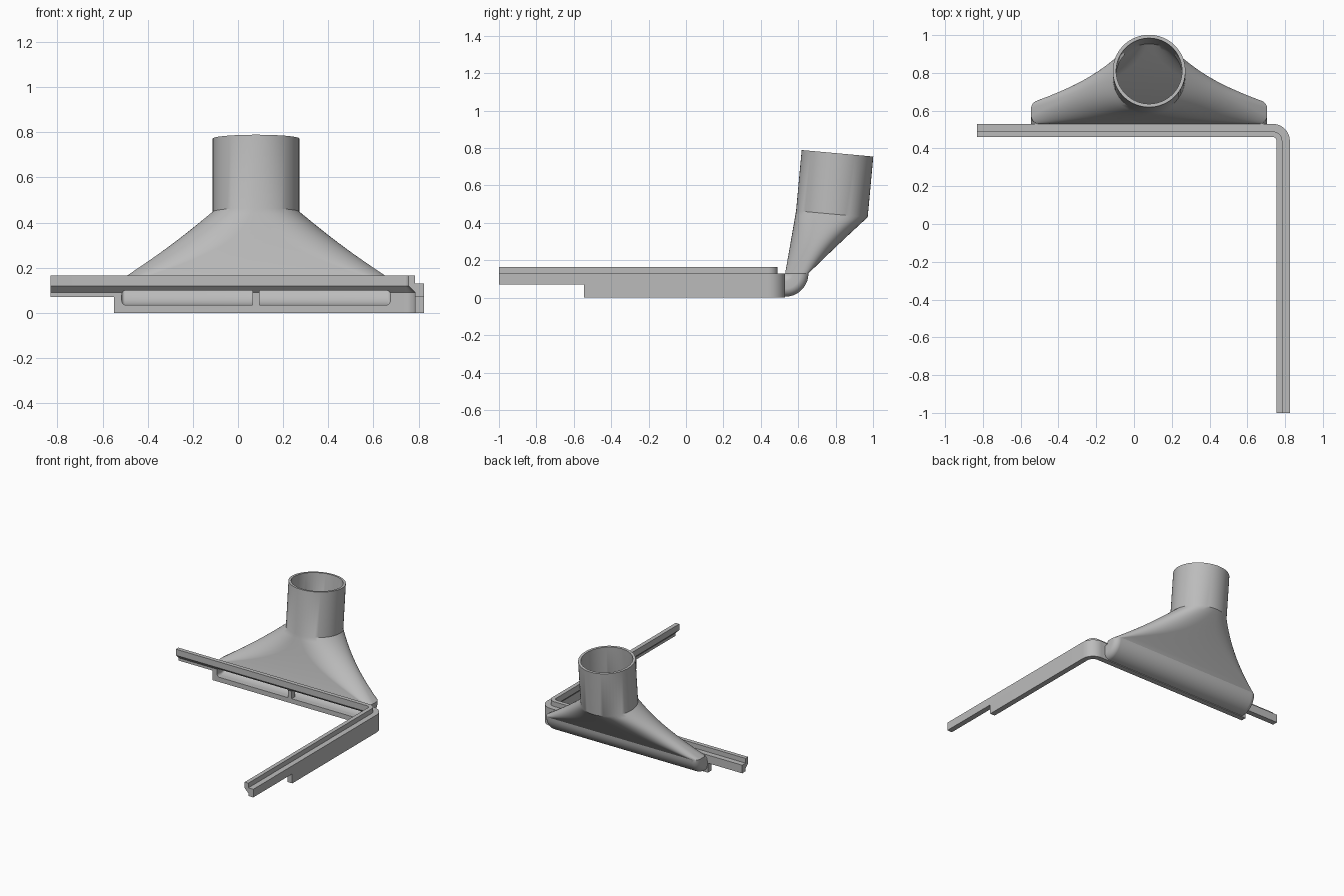
import bpy, bmesh
from math import sin, cos, pi, radians
from mathutils import Vector

cube = bpy.data.objects.get("Cube")
if cube:
    bpy.data.objects.remove(cube, do_unlink=True)

grey = bpy.data.materials.new("plain grey plastic")
grey.use_nodes = True
grey.diffuse_color = (0.5, 0.5, 0.5, 1)
grey.node_tree.nodes["Principled BSDF"].inputs["Base Color"].default_value = (0.5, 0.5, 0.5, 1)


def finish(name, bm, smooth=True):
    """Turn a bmesh into a named object."""
    bmesh.ops.recalc_face_normals(bm, faces=bm.faces)
    mesh = bpy.data.meshes.new(name)
    bm.to_mesh(mesh)
    bm.free()
    mesh.materials.append(grey)
    ob = bpy.data.objects.new(name, mesh)
    bpy.context.collection.objects.link(ob)
    if smooth:
        shade(ob)
    return ob


def shade(ob):
    bpy.ops.object.select_all(action="DESELECT")
    ob.select_set(True)
    bpy.context.view_layer.objects.active = ob
    bpy.ops.object.shade_smooth_by_angle(angle=radians(30))


def bridge(bm, rings, caps=False, loop=False):
    """Skin a list of point rings with quads."""
    rows = [[bm.verts.new(p) for p in ring] for ring in rings]
    pairs = list(zip(rows, rows[1:]))
    if loop:
        pairs.append((rows[-1], rows[0]))
    for a, b in pairs:
        for i in range(len(a)):
            j = (i + 1) % len(a)
            bm.faces.new((a[i], a[j], b[j], b[i]))
    if caps:
        bm.faces.new(rows[0])
        bm.faces.new(rows[-1])


def lerp(a, b, t):
    return a + (b - a) * t


# L-shaped rail: profile as (distance outward, height), swept round the corner
profile = [(0, 0.165), (0, 0.12), (0.03, 0.09), (0.03, 0),
           (0.07, 0), (0.07, 0.13), (0.03, 0.13), (0.03, 0.165)]
stations = [(Vector((-0.83, 0.46, 0)), Vector((0, 1, 0)))]
for i in range(13):
    a = pi / 2 * (1 - i / 12)
    n = Vector((cos(a), sin(a), 0))
    stations.append((Vector((0.735, 0.44, 0)) + n * 0.02, n))
stations.append((Vector((0.755, -1, 0)), Vector((1, 0, 0))))
bm = bmesh.new()
bridge(bm, [[p + n * o + Vector((0, 0, z)) for o, z in profile]
            for p, n in stations], caps=True)
rail = finish("corner_rail", bm, smooth=False)

# Cutters: two air slots and the raised undersides at both rail ends
MID = 0.08
bm = bmesh.new()
for side in (-1, 1):
    outline = [(0.015, 0.1), (0.015, 0.035)]
    for cz, start in ((0.055, -90), (0.08, 0)):
        for k in range(6):
            a = radians(start + 18 * k)
            outline.append((0.575 + 0.02 * cos(a), cz + 0.02 * sin(a)))
    bridge(bm, [[(MID + side * x, y, z) for x, z in outline]
                for y in (0.4, 0.6)], caps=True)
for x0, x1, y0, y1 in ((-0.9, -0.55, 0.4, 0.6), (0.7, 0.9, -1.1, -0.545)):
    bridge(bm, [[(x0, y0, z), (x1, y0, z), (x1, y1, z), (x0, y1, z)]
                for z in (-0.1, 0.07)], caps=True)
cutter = finish("rail_cutter", bm, smooth=False)
cutter.hide_render = True
cut = rail.modifiers.new("slots", "BOOLEAN")
cut.operation = "DIFFERENCE"
cut.solver = "EXACT"
cut.object = cutter
bpy.ops.object.select_all(action="DESELECT")
bpy.context.view_layer.objects.active = rail
rail.select_set(True)
bpy.ops.object.modifier_apply(modifier="slots")
bpy.data.objects.remove(cutter, do_unlink=True)
shade(rail)


# Air duct: rounded sections through an elbow, a flare and a round tube
def section(cy, cz, tilt, hw, hd, rx, ry, wall):
    """Rounded rectangle that becomes a circle when the radii fill it."""
    hw, hd = hw - wall, hd - wall
    rx = min(max(rx - wall, 0.015), hw)
    ry = min(max(ry - wall, 0.015), hd)
    steps, points = 14, []
    for q, (sx, sy) in enumerate(((1, 1), (-1, 1), (-1, -1), (1, -1))):
        for k in range(steps):
            a = pi / 2 * (q + (k + 0.5) / steps)
            u = sx * (hw - rx) + rx * cos(a)
            v = sy * (hd - ry) + ry * sin(a)
            points.append((MID + u, cy + v * cos(tilt), cz + v * sin(tilt)))
    return points


HW, HD, R = 0.625, 0.0625, 0.1925
LEAN = radians(-5.2)


def shell(inner):
    rings = []
    base_wall = 0.03 if inner else 0
    tube_wall = 0.018 if inner else 0
    for i in range(10):
        a = -pi / 2 * (1 - i / 9)
        rings.append(section(0.53 + HD * cos(a), 0.13 + HD * sin(a), a,
                             HW, HD, 0.045, 0.045, base_wall))
    for i in range(1, 15):
        t = i / 14
        bulge = sin(pi * t)
        rings.append(section(lerp(0.5925, 0.78, t), lerp(0.13, 0.4475, t),
                             LEAN * t, lerp(HW, R, t) - 0.015 * bulge,
                             lerp(HD, R, t), lerp(0.045, R, t) + 0.13 * bulge,
                             lerp(0.045, R, t) + 0.01 * bulge,
                             lerp(base_wall, tube_wall, t)))
    rings.append(section(0.81, 0.772, LEAN, R, R, R, R, tube_wall))
    return rings


bm = bmesh.new()
bridge(bm, shell(False) + shell(True)[::-1], loop=True)
finish("air_duct", bm)
